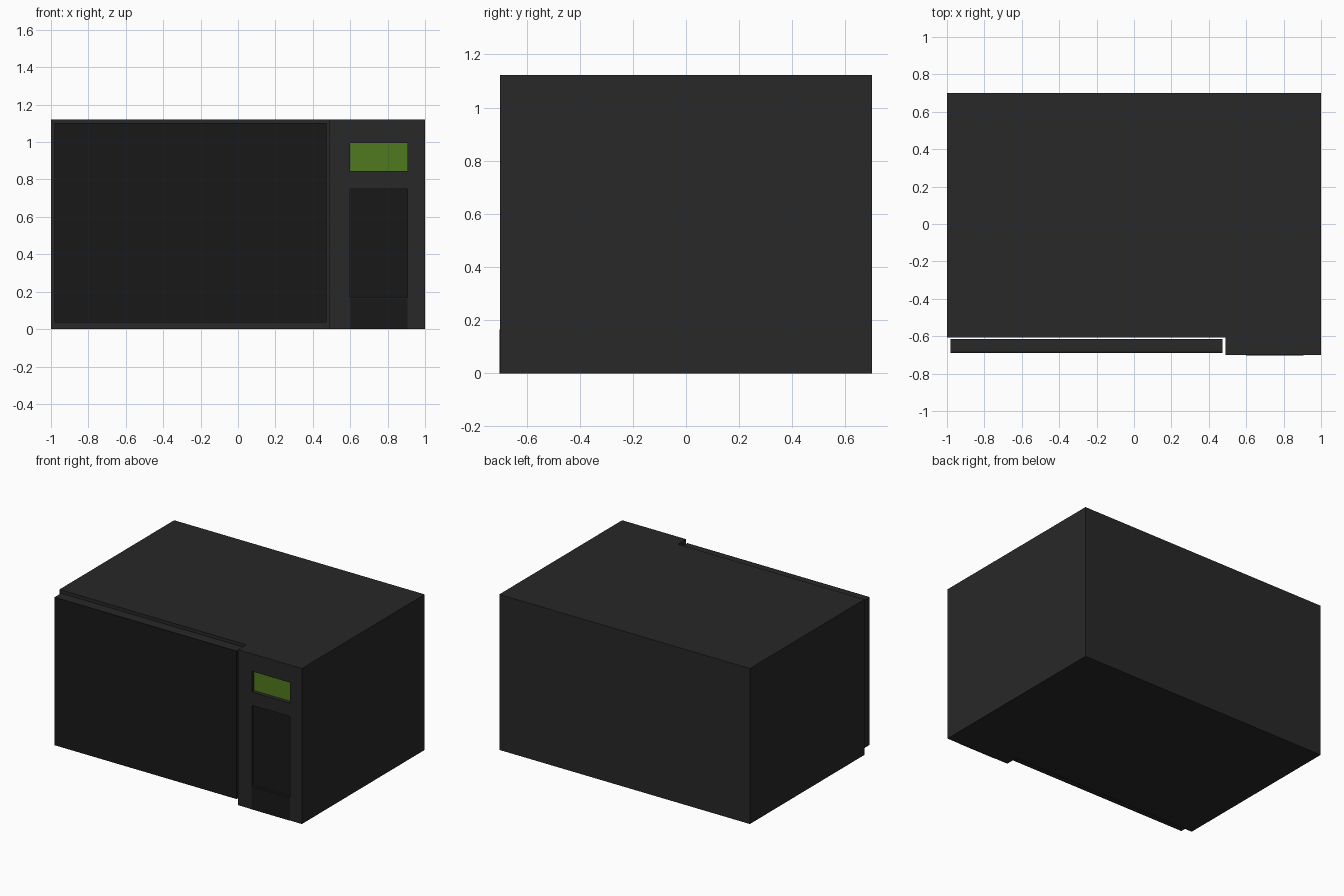
import bpy, bmesh

if "Cube" in bpy.data.objects:
    bpy.data.objects.remove(bpy.data.objects["Cube"])


def material(name, rgb):
    m = bpy.data.materials.new(name)
    m.diffuse_color = (*rgb, 1)
    m.use_nodes = True
    m.node_tree.nodes["Principled BSDF"].inputs["Base Color"].default_value = m.diffuse_color
    return m


CASE = material("case_grey", (0.021, 0.021, 0.021))
DARK = material("dark_glass", (0.0095, 0.0095, 0.0095))
GREEN = material("display_green", (0.08, 0.19, 0.013))


def prism(name, outline, z0, z1, mat):
    """Extrude a top-view outline from z0 to z1."""
    bm = bmesh.new()
    face = bm.faces.new([bm.verts.new((x, y, z0)) for x, y in outline])
    top = bmesh.ops.extrude_face_region(bm, geom=[face])["geom"]
    verts = [g for g in top if isinstance(g, bmesh.types.BMVert)]
    bmesh.ops.translate(bm, vec=(0, 0, z1 - z0), verts=verts)
    bmesh.ops.recalc_face_normals(bm, faces=bm.faces)
    mesh = bpy.data.meshes.new(name)
    bm.to_mesh(mesh)
    bm.free()
    mesh.materials.append(mat)
    ob = bpy.data.objects.new(name, mesh)
    bpy.context.collection.objects.link(ob)
    return ob


def box(name, x, y, z, mat):
    outline = [(x[0], y[0]), (x[1], y[0]), (x[1], y[1]), (x[0], y[1])]
    return prism(name, outline, *z, mat)


def cut(target, cutter):
    mod = target.modifiers.new("pocket", 'BOOLEAN')
    mod.operation = 'DIFFERENCE'
    mod.solver = 'EXACT'
    mod.object = cutter
    cutter.hide_render = True
    bpy.context.view_layer.objects.active = target
    bpy.ops.object.modifier_apply(modifier=mod.name)
    bpy.data.objects.remove(cutter)


# Case: L-shaped from above, the control column standing forward
case = prism("case", [(-1, 0.70), (-1, -0.607), (0.49, -0.607), (0.49, -0.70),
                      (1, -0.70), (1, 0.70)], 0, 1.122, CASE)

# Recessed display and keypad
PANEL_X = (0.60, 0.905)
for name, z, depth, mat in [("display", (0.845, 0.995), 0.03, GREEN),
                            ("keypad", (0.17, 0.75), 0.015, DARK)]:
    cut(case, box(name + "_cutter", PANEL_X, (-0.8, -0.70 + depth), z, CASE))
    box(name, PANEL_X, (-0.702 + depth, -0.69 + depth), z, mat)

# Door release button below the keypad
box("door_button", PANEL_X, (-0.702, -0.69), (0, 0.165), DARK)

# Door slab with a dark glass front
DOOR_X, DOOR_Z = (-0.982, 0.472), (0.035, 1.102)
box("door", DOOR_X, (-0.683, -0.614), DOOR_Z, CASE)
box("door_glass", DOOR_X, (-0.69, -0.683), DOOR_Z, DARK)
